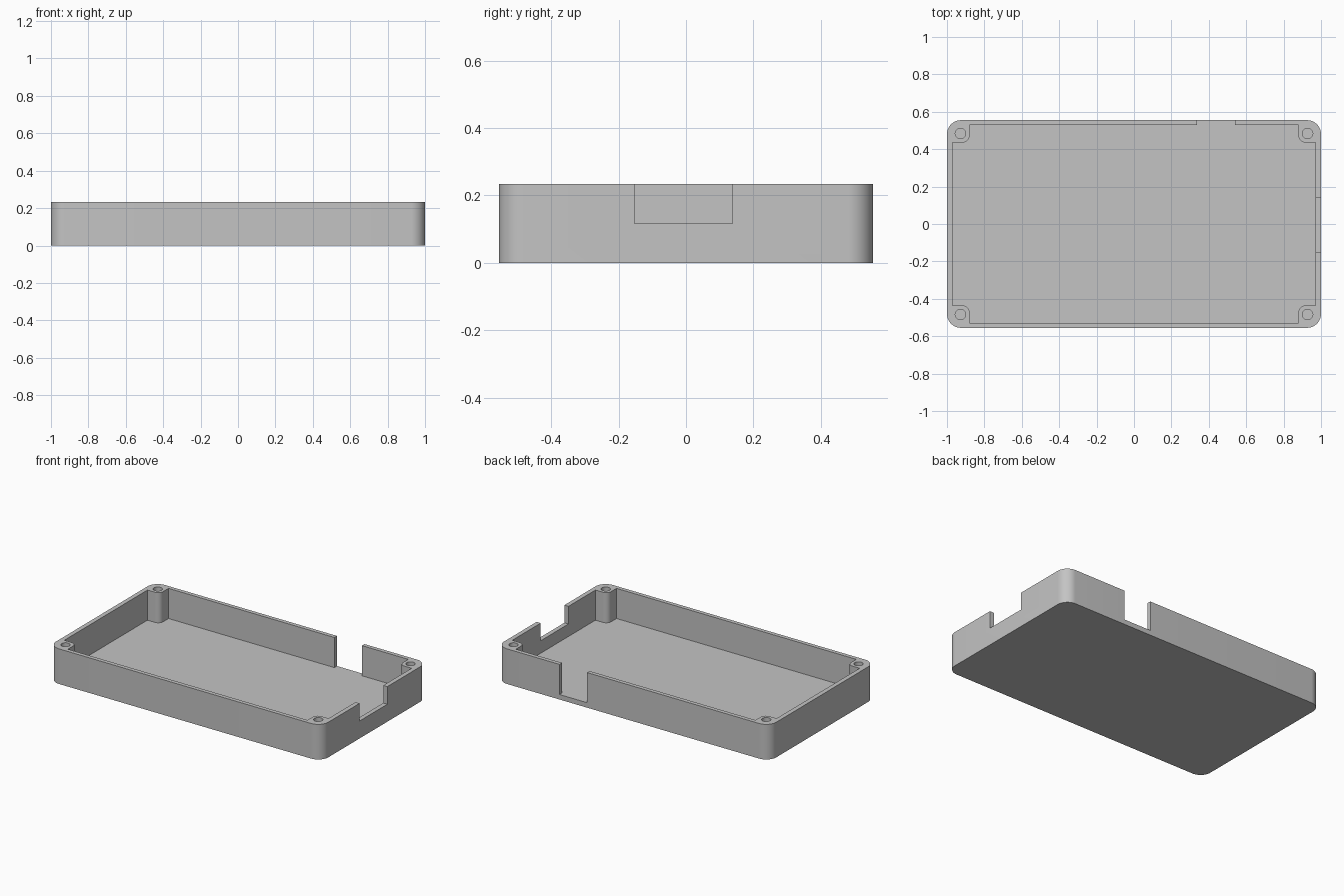
import bpy
import bmesh
from math import cos, sin, pi, radians

if "Cube" in bpy.data.objects:
    bpy.data.objects.remove(bpy.data.objects["Cube"], do_unlink=True)

HALF_X, HALF_Y, HEIGHT = 1.0, 0.555, 0.233
FLOOR = 0.033
IN_X, IN_Y = 0.97, 0.528          # inner faces of the walls
BOSS_X, BOSS_Y = 0.88, 0.436      # inner faces of the corner bosses
ABOVE = HEIGHT + 0.1

grey = bpy.data.materials.new("plastic grey")
grey.use_nodes = True
colour = (0.55, 0.55, 0.55, 1)
grey.diffuse_color = colour
grey.node_tree.nodes["Principled BSDF"].inputs["Base Color"].default_value = colour


def arc(cx, cy, r, start, end, n):
    """Points on an arc, angles in degrees."""
    steps = [radians(start + (end - start) * i / n) for i in range(n + 1)]
    return [(cx + r * cos(a), cy + r * sin(a)) for a in steps]


def prism(name, outline, z0, z1):
    """Extrude a counter-clockwise outline from z0 to z1."""
    bm = bmesh.new()
    base = bm.faces.new([bm.verts.new((x, y, z0)) for x, y in outline])
    top = bmesh.ops.extrude_face_region(bm, geom=[base])["geom"]
    for v in top:
        if isinstance(v, bmesh.types.BMVert):
            v.co.z = z1
    bmesh.ops.recalc_face_normals(bm, faces=bm.faces)
    mesh = bpy.data.meshes.new(name)
    bm.to_mesh(mesh)
    bm.free()
    mesh.materials.append(grey)
    ob = bpy.data.objects.new(name, mesh)
    bpy.context.collection.objects.link(ob)
    return ob


def rect(x0, x1, y0, y1):
    return [(x0, y0), (x1, y0), (x1, y1), (x0, y1)]


def cut(target, cutter):
    """Subtract a cutter for good and remove it."""
    cutter.hide_render = True
    mod = target.modifiers.new("cut", 'BOOLEAN')
    mod.operation, mod.solver, mod.object = 'DIFFERENCE', 'EXACT', cutter
    bpy.ops.object.select_all(action='DESELECT')
    bpy.context.view_layer.objects.active = target
    target.select_set(True)
    bpy.ops.object.modifier_apply(modifier=mod.name)
    bpy.data.objects.remove(cutter, do_unlink=True)


QUADRANTS = [(1, 1, 0), (-1, 1, 90), (-1, -1, 180), (1, -1, 270)]

# Outer block with rounded upright corners
r = 0.075
outer = []
for sx, sy, a in QUADRANTS:
    outer += arc(sx * (HALF_X - r), sy * (HALF_Y - r), r, a, a + 90, 12)
tray = prism("enclosure_tray", outer, 0, HEIGHT)

# Cavity outline stepping around four corner bosses, with openings to the floor
br = 0.035
cavity = []
for sx, sy, a in QUADRANTS:
    curve = arc(sx * (BOSS_X + br), sy * (BOSS_Y + br), br, a + 270, a + 180, 8)
    on_x, on_y = (sx * IN_X, sy * BOSS_Y), (sx * BOSS_X, sy * IN_Y)
    ends = (on_x, on_y) if sx * sy > 0 else (on_y, on_x)
    cavity += [ends[0]] + curve + [ends[1]]
    if (sx, sy) == (1, 1):
        # back wall opening shares the floor level
        cavity += [(0.54, IN_Y), (0.54, HALF_Y + 0.1), (0.338, HALF_Y + 0.1), (0.338, IN_Y)]
cut(tray, prism("cavity_cutter", cavity, FLOOR, ABOVE))

# Half-height opening in the left end wall
cut(tray, prism("end_opening_cutter", rect(0.9, 1.1, -0.153, 0.138), 0.116, ABOVE))

# Screw holes in the bosses
for sx, sy, a in QUADRANTS:
    hole = arc(sx * 0.928, sy * 0.484, 0.028, 0, 360, 32)[:-1]
    cut(tray, prism("screw_hole_cutter", hole, FLOOR, ABOVE))

bpy.ops.object.shade_smooth_by_angle(angle=radians(30))
